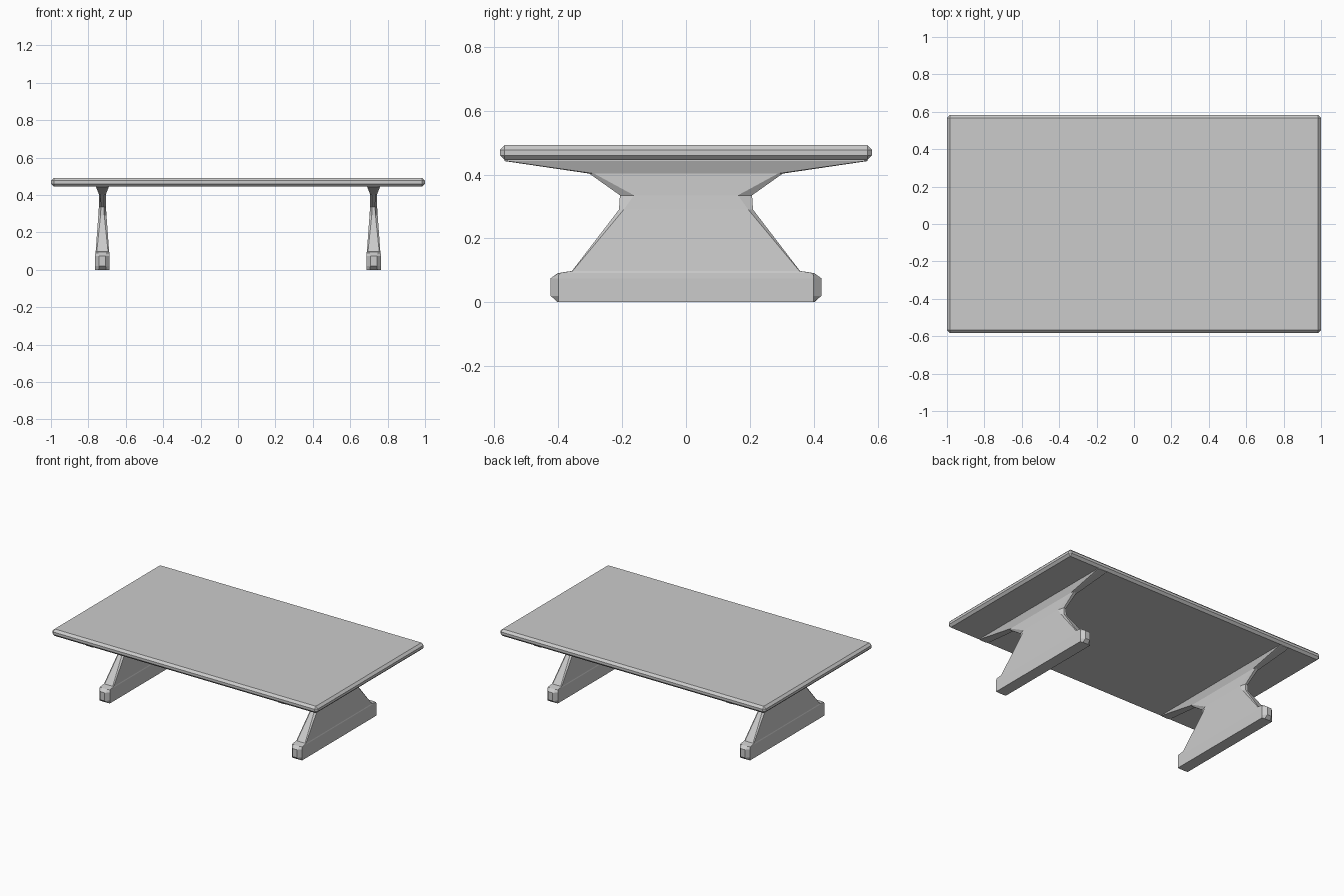
import bpy, bmesh

if "Cube" in bpy.data.objects:
    bpy.data.objects.remove(bpy.data.objects["Cube"])


def new_object(name, bm):
    bmesh.ops.recalc_face_normals(bm, faces=bm.faces[:])
    me = bpy.data.meshes.new(name)
    bm.to_mesh(me)
    bm.free()
    ob = bpy.data.objects.new(name, me)
    bpy.context.collection.objects.link(ob)
    return ob


# Table top: thin slab with a single chamfer all round
bm = bmesh.new()
bmesh.ops.create_cube(bm, size=1)
z0, z1 = 0.445, 0.492
for v in bm.verts:
    v.co.x *= 2.0
    v.co.y *= 1.166
    v.co.z = z1 if v.co.z > 0 else z0
bmesh.ops.bevel(bm, geom=bm.edges[:], offset=0.015, segments=1, affect='EDGES', profile=0.5)
new_object("table_top", bm)

# Trestle leg levels: z, half length of flat side, half length of rim,
# half thickness, half width of rim
LEVELS = [
    (0.000, 0.400, 0.402, 0.039, 0.020),
    (0.020, 0.400, 0.424, 0.039, 0.017),
    (0.075, 0.400, 0.424, 0.039, 0.017),
    (0.091, 0.398, 0.402, 0.038, 0.020),
    (0.098, 0.355, 0.357, 0.036, 0.030),
    (0.290, 0.195, 0.210, 0.022, 0.010),
    (0.335, 0.163, 0.207, 0.019, 0.008),
    (0.403, 0.288, 0.303, 0.018, 0.010),
    (0.442, 0.560, 0.568, 0.034, 0.022),
    (0.450, 0.560, 0.568, 0.034, 0.022),
]


def make_leg(name, cx):
    bm = bmesh.new()
    rings = []
    for z, a, b, w, r in LEVELS:
        outline = [(w, -a), (w, a), (r, b), (-r, b), (-w, a), (-w, -a), (-r, -b), (r, -b)]
        rings.append([bm.verts.new((cx + x, y, z)) for x, y in outline])
    for lo, hi in zip(rings, rings[1:]):
        for i in range(8):
            j = (i + 1) % 8
            bm.faces.new((lo[i], lo[j], hi[j], hi[i]))
    bm.faces.new(rings[0][::-1])
    bm.faces.new(rings[-1])
    return new_object(name, bm)


# Left and right trestle legs
make_leg("left_leg", -0.725)
make_leg("right_leg", 0.725)
